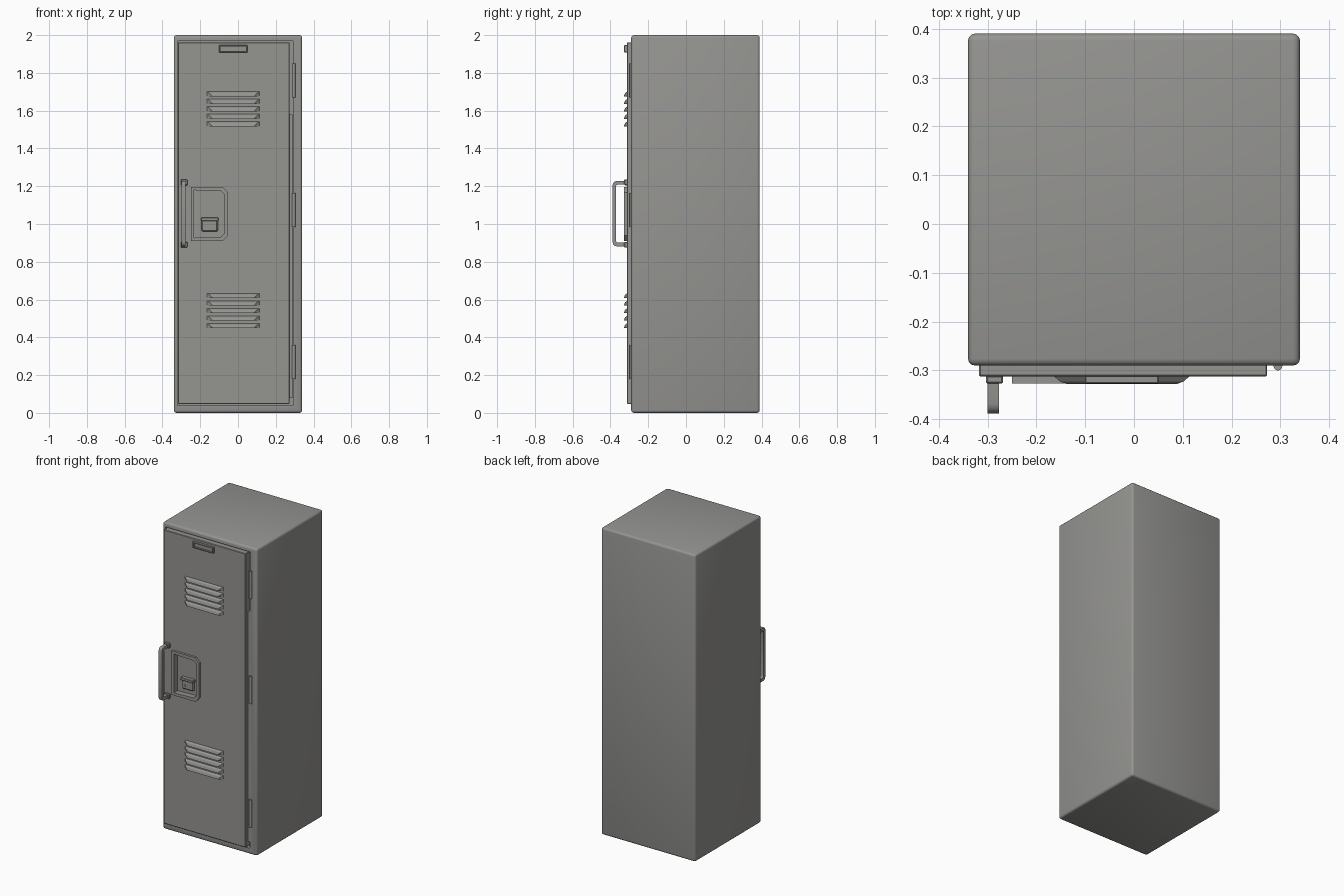
import bpy, bmesh, math
from mathutils import Matrix, Vector

if "Cube" in bpy.data.objects:
    bpy.data.objects.remove(bpy.data.objects["Cube"])

grey = bpy.data.materials.new("warm grey metal")
grey.diffuse_color = (0.30, 0.298, 0.285, 1)
grey.use_nodes = True
grey.node_tree.nodes["Principled BSDF"].inputs["Base Color"].default_value = grey.diffuse_color


def finish(bm, name, smooth=False):
    bmesh.ops.recalc_face_normals(bm, faces=bm.faces[:])
    me = bpy.data.meshes.new(name)
    bm.to_mesh(me)
    bm.free()
    me.materials.append(grey)
    ob = bpy.data.objects.new(name, me)
    bpy.context.collection.objects.link(ob)
    if smooth:
        bpy.context.view_layer.objects.active = ob
        ob.select_set(True)
        bpy.ops.object.shade_smooth_by_angle(angle=math.radians(35))
        ob.select_set(False)
    return ob


def sink(bm, face, floor_y):
    """Push a front face straight to the given depth, leaving side walls."""
    new = bmesh.ops.extrude_discrete_faces(bm, faces=[face])["faces"][0]
    for v in new.verts:
        v.co.y = floor_y


def box(name, x, y, z, bevel=0.0, segs=1, recess=None):
    """Box from ranges; recess = (x0, x1, z0, z1, floor_y) in the front face."""
    bm = bmesh.new()
    bmesh.ops.create_cube(bm, size=1)
    for v in bm.verts:
        v.co = Vector([r[0] if c < 0 else r[1] for c, r in zip(v.co, (x, y, z))])
    if bevel:
        bmesh.ops.bevel(bm, geom=bm.edges[:], offset=bevel, segments=segs,
                        profile=0.5, affect='EDGES')
    if recess:
        x0, x1, z0, z1, fy = recess
        f = min(bm.faces, key=lambda q: q.calc_center_median().y)
        c = f.calc_center_median()
        bmesh.ops.inset_individual(bm, faces=[f], thickness=0.004)
        for v in f.verts:
            v.co.x = x0 if v.co.x < c.x else x1
            v.co.z = z0 if v.co.z < c.z else z1
        sink(bm, f, fy)
    return finish(bm, name, segs > 1)


def cylinder(name, centre, r, depth, axis):
    bm = bmesh.new()
    rot = Matrix.Rotation(math.pi / 2, 4, 'X') if axis == 'Y' else Matrix()
    bmesh.ops.create_cone(bm, cap_ends=True, segments=16, radius1=r, radius2=r,
                          depth=depth, matrix=Matrix.Translation(centre) @ rot)
    return finish(bm, name, True)


# Cabinet with a shallow door opening, and the door set into it
box("cabinet_body", (-0.34, 0.34), (-0.29, 0.39), (0, 2), 0.014, 3,
    (-0.32, 0.29, 0.04, 1.97, -0.26))
box("door", (-0.318, 0.273), (-0.312, -0.265), (0.048, 1.962), 0.003, 1,
    (-0.235, -0.068, 0.925, 1.185, -0.28))
box("door_jamb_strip", (0.27, 0.289), (-0.288, -0.262), (0.08, 1.58))

# Hinge barrels down the right edge
for i, zc in enumerate((0.27, 1.075, 1.76)):
    cylinder(f"hinge_{i + 1}", (0.295, -0.291, zc), 0.009, 0.18, 'Z')

# Framed label holder
box("label_holder", (-0.1, 0.05), (-0.327, -0.31), (1.908, 1.947), 0.002, 1,
    (-0.093, 0.043, 1.915, 1.940, -0.317))

# Louvres: sloped hoods with tapered ends and a flat underside
def louvre(name, top):
    bm = bmesh.new()
    bot = top - 0.026
    rings = []
    for y, inset, z in ((-0.311, 0, top), (-0.323, 0.014, top - 0.009),
                        (-0.328, 0.028, bot + 0.003)):
        rings.append([bm.verts.new((xx, y, z)) for xx in (-0.165 + inset, 0.115 - inset)])
    low = [bm.verts.new(p) for p in ((-0.137, -0.328, bot), (0.087, -0.328, bot),
                                     (-0.165, -0.311, bot), (0.115, -0.311, bot))]
    (a, b), (c, d), (e, f) = rings
    g, h, i, j = low
    for q in ((a, b, d, c), (c, d, f, e), (e, f, h, g), (g, h, j, i), (i, j, b, a),
              (a, c, i), (c, e, i), (e, g, i), (b, j, d), (d, j, f), (f, j, h)):
        bm.faces.new(q)
    finish(bm, name)


for group, start in (("upper", 1.702), ("lower", 0.634)):
    for k in range(5):
        louvre(f"{group}_louvre_{k + 1}", start - 0.0398 * k)

# Latch pocket: plate with chamfered right corners and a sunken floor
bm = bmesh.new()
outline = [(-0.25, 0.91), (-0.08, 0.91), (-0.053, 0.938), (-0.053, 1.168),
           (-0.08, 1.196), (-0.25, 1.196)]
back = [bm.verts.new((px, -0.311, pz)) for px, pz in outline]
front = [bm.verts.new((px, -0.327, pz)) for px, pz in outline]
for i in range(6):
    j = (i + 1) % 6
    bm.faces.new((back[i], back[j], front[j], front[i]))
face = bm.faces.new(front)
bm.normal_update()
bmesh.ops.inset_individual(bm, faces=[face], thickness=0.024)
sink(bm, face, -0.290)
finish(bm, "latch_pocket")

# Lock inside the pocket
box("lock_case", (-0.193, -0.107), (-0.308, -0.288), (0.96, 1.022), 0.006)
box("lock_lip", (-0.196, -0.104), (-0.315, -0.288), (1.016, 1.034), 0.003)
cylinder("lock_button", (-0.17, -0.309, 0.984), 0.008, 0.008, 'Y')

# Pull handle: bracket profile extruded sideways, rounded corners
bm = bmesh.new()
prof = [(-0.31, 0.882), (-0.388, 0.882), (-0.388, 1.228), (-0.31, 1.228),
        (-0.31, 1.208), (-0.37, 1.208), (-0.37, 0.902), (-0.31, 0.902)]
f = bm.faces.new([bm.verts.new((-0.3, py, pz)) for py, pz in prof])
ext = bmesh.ops.extrude_face_region(bm, geom=[f])["geom"]
for v in ext:
    if isinstance(v, bmesh.types.BMVert):
        v.co.x = -0.277
for depth, off in ((-0.388, 0.02), (-0.37, 0.008)):
    edges = [e for e in bm.edges if abs(e.verts[0].co.x - e.verts[1].co.x) > 0.01
             and abs(e.verts[0].co.y - depth) < 1e-4]
    bmesh.ops.bevel(bm, geom=edges, offset=off, segments=3, profile=0.5, affect='EDGES')
finish(bm, "pull_handle", True)
for name, z0 in (("lower", 0.875), ("upper", 1.205)):
    box(f"{name}_handle_foot", (-0.303, -0.268), (-0.327, -0.31), (z0, z0 + 0.031), 0.003)
